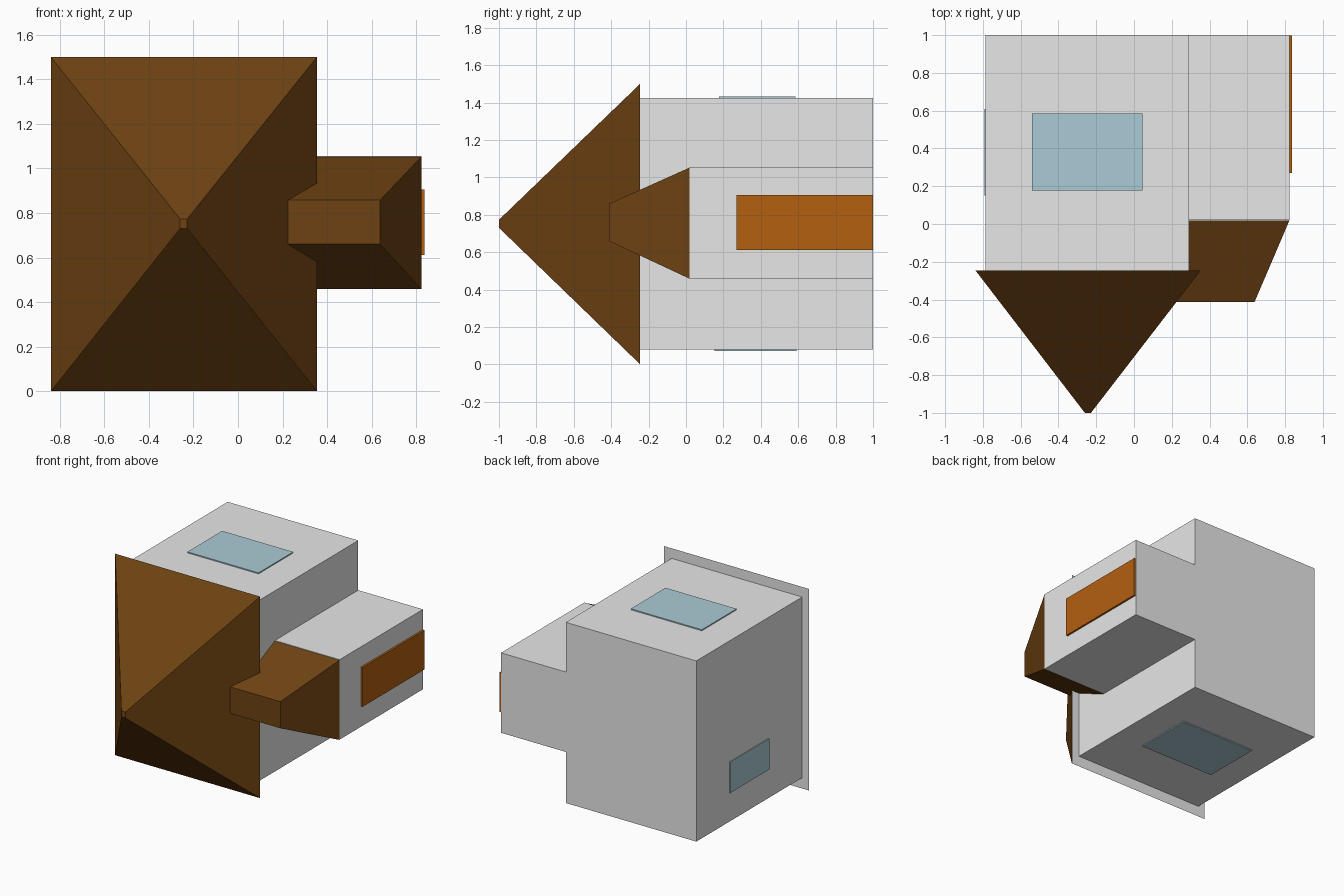
import bpy, bmesh

if "Cube" in bpy.data.objects:
    bpy.data.objects.remove(bpy.data.objects["Cube"])


def material(name, rgb):
    m = bpy.data.materials.new(name)
    m.diffuse_color = (*rgb, 1)
    m.use_nodes = True
    m.node_tree.nodes["Principled BSDF"].inputs["Base Color"].default_value = m.diffuse_color
    return m


WALL = material("pale_grey", (0.80, 0.80, 0.80))
ROOF = material("dark_brown", (0.155, 0.055, 0.006))
DOOR = material("orange_brown", (0.45, 0.117, 0.005))
GLASS = material("pale_blue", (0.41, 0.60, 0.67))


def taper(name, base, y0, top, y1, mats):
    """Solid between two rectangles (x0, x1, z0, z1) lying at y0 and y1.
    With two materials, the face looking to +y takes the second."""
    bm = bmesh.new()
    rings = []
    for (x0, x1, z0, z1), y in ((base, y0), (top, y1)):
        rings.append([bm.verts.new((x, y, z)) for x, z in
                      ((x0, z0), (x1, z0), (x1, z1), (x0, z1))])
    a, b = rings
    bm.faces.new(a)
    bm.faces.new(b)
    for i in range(4):
        j = (i + 1) % 4
        bm.faces.new((a[i], a[j], b[j], b[i]))
    bmesh.ops.recalc_face_normals(bm, faces=bm.faces)
    for f in bm.faces:
        f.material_index = int(len(mats) > 1 and f.normal.y > 0.9)
    me = bpy.data.meshes.new(name)
    bm.to_mesh(me)
    bm.free()
    for m in mats:
        me.materials.append(m)
    ob = bpy.data.objects.new(name, me)
    bpy.context.collection.objects.link(ob)
    return ob


def box(name, x, y, z, mat):
    r = (*x, *z)
    return taper(name, r, y[0], r, y[1], [mat])


# House lying on its back: ground floor at +y, roof peak at -y
box("main_walls", (-0.785, 0.29), (-0.245, 1), (0.08, 1.425), WALL)
box("wing_walls", (0.289, 0.823), (0.02, 1), (0.46, 1.055), WALL)

# Roofs, main one with a grey underside
taper("main_roof", (-0.84, 0.354, 0, 1.5), -0.245,
      (-0.26, -0.228, 0.73, 0.773), -1, [ROOF, WALL])
taper("wing_roof", (0.21, 0.823, 0.458, 1.052), 0.019,
      (0.21, 0.638, 0.66, 0.858), -0.413, [ROOF])

# Windows and door as thin plates
box("upper_window", (-0.54, 0.045), (0.177, 0.585), (1.424, 1.433), GLASS)
box("lower_window", (-0.565, 0.05), (0.152, 0.592), (0.072, 0.081), GLASS)
box("side_window", (-0.792, -0.784), (0.15, 0.61), (0.295, 0.525), GLASS)
box("door", (0.822, 0.837), (0.27, 0.999), (0.612, 0.905), DOOR)
